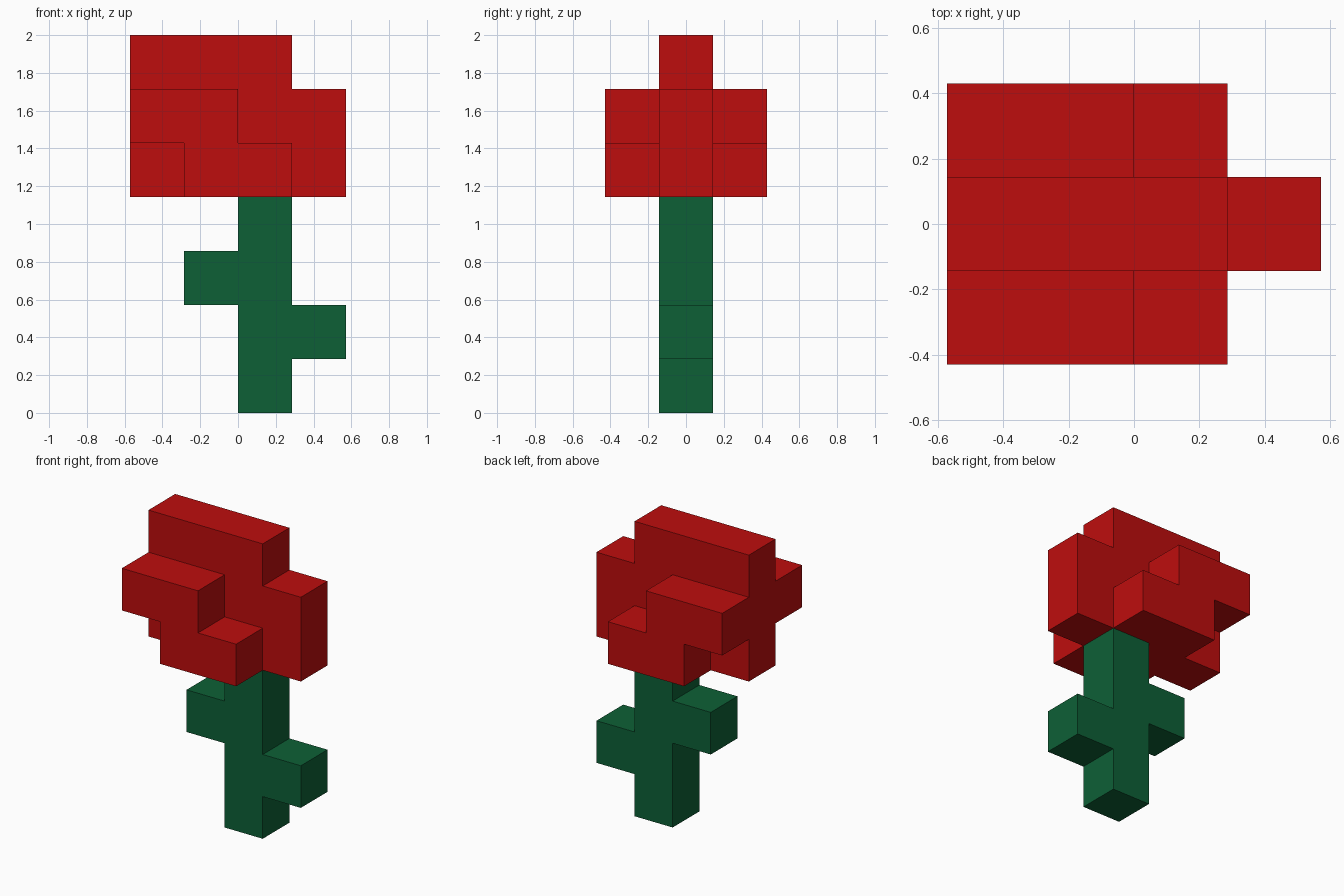
import bpy
import bmesh

cube = bpy.data.objects.get("Cube")
if cube:
    bpy.data.objects.remove(cube, do_unlink=True)

U = 2 / 7  # edge length of one block


def make_material(name, colour):
    mat = bpy.data.materials.new(name)
    mat.use_nodes = True
    mat.diffuse_color = colour
    mat.node_tree.nodes["Principled BSDF"].inputs["Base Color"].default_value = colour
    return mat


def extrude_profile(name, outline, y_min, mat):
    """Extrude an (x, z) outline, in blocks, one block deep along y."""
    bm = bmesh.new()
    face = bm.faces.new([bm.verts.new((x * U, y_min * U, z * U)) for x, z in outline])
    result = bmesh.ops.extrude_face_region(bm, geom=[face])
    back = [v for v in result["geom"] if isinstance(v, bmesh.types.BMVert)]
    bmesh.ops.translate(bm, verts=back, vec=(0, U, 0))
    bmesh.ops.recalc_face_normals(bm, faces=bm.faces)
    mesh = bpy.data.meshes.new(name)
    bm.to_mesh(mesh)
    bm.free()
    mesh.materials.append(mat)
    obj = bpy.data.objects.new(name, mesh)
    bpy.context.collection.objects.link(obj)
    return obj


red = make_material("petal red", (0.515, 0.004, 0.004, 1))
green = make_material("stem green", (0.004, 0.117, 0.037, 1))

# Stem with one low leaf on the left and one higher leaf on the right
stem = [(0, 0), (1, 0), (1, 1), (2, 1), (2, 2), (1, 2), (1, 4),
        (0, 4), (0, 3), (-1, 3), (-1, 2), (0, 2)]
extrude_profile("stem_and_leaves", stem, -0.5, green)

# Central slab of the bloom
bloom = [(-2, 4), (2, 4), (2, 6), (1, 6), (1, 7), (-2, 7)]
extrude_profile("bloom_core", bloom, -0.5, red)

# Matching stepped petals in front of and behind the core
petal = [(-1, 4), (1, 4), (1, 5), (0, 5), (0, 6), (-2, 6), (-2, 5), (-1, 5)]
for name, y_min in (("front_petals", -1.5), ("back_petals", 0.5)):
    extrude_profile(name, petal, y_min, red)
